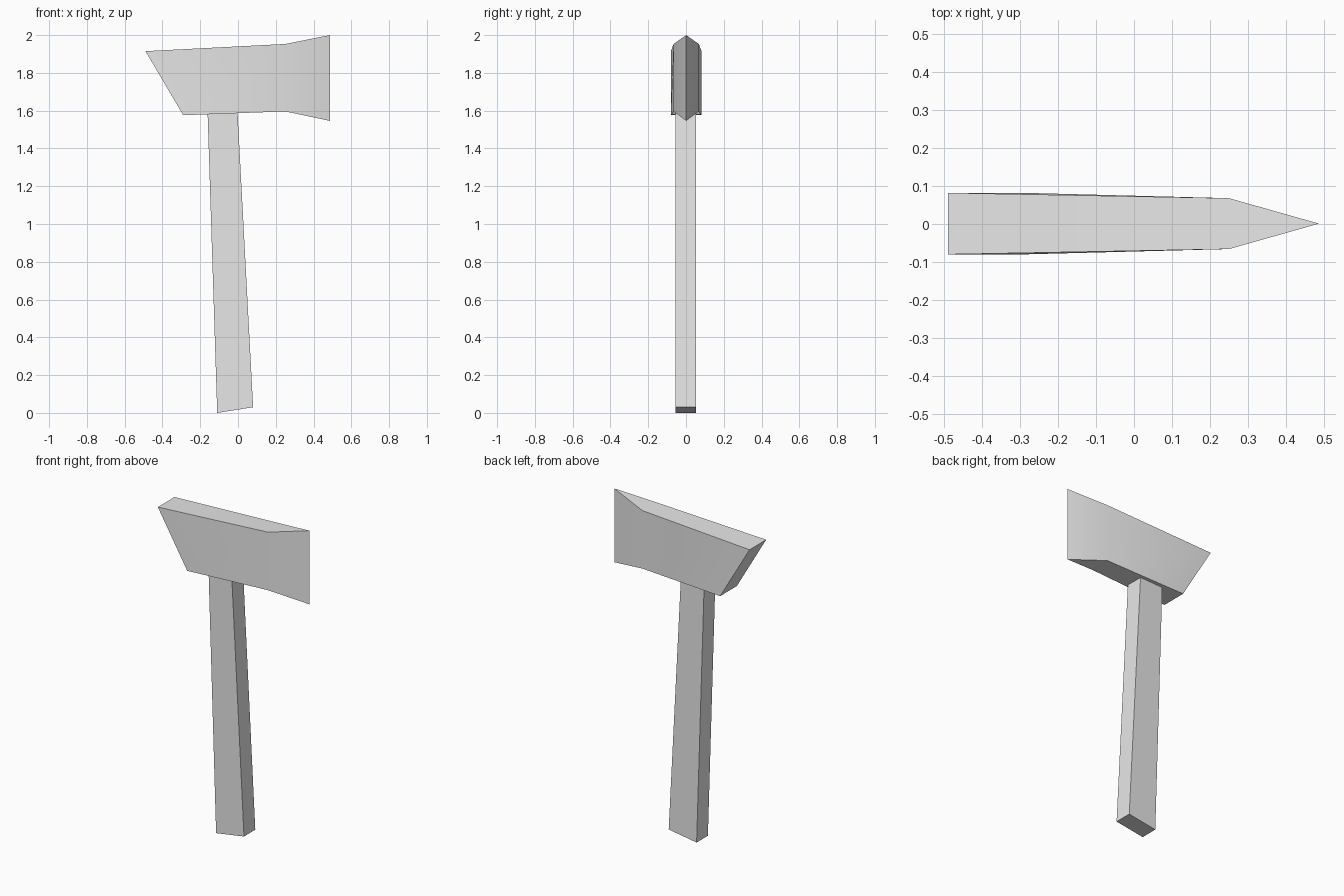
import bpy
import bmesh
import math

cube = bpy.data.objects.get("Cube")
if cube:
    bpy.data.objects.remove(cube, do_unlink=True)

# One plain grey for the whole tool
grey = bpy.data.materials.new("light_grey")
grey.use_nodes = True
colour = (0.8, 0.8, 0.8, 1.0)
grey.diffuse_color = colour
grey.node_tree.nodes["Principled BSDF"].inputs["Base Color"].default_value = colour


def loft(name, sections, y_mid):
    """Join four-cornered sections: two (x, z) ends and a half thickness each."""
    bm = bmesh.new()
    rings = []
    for (ax, az), (bx, bz), half in sections:
        corners = ((ax, -half, az), (ax, half, az), (bx, half, bz), (bx, -half, bz))
        rings.append([bm.verts.new((x, y + y_mid, z)) for x, y, z in corners])
    for r, s in zip(rings, rings[1:]):
        for i in range(4):
            j = (i + 1) % 4
            bm.faces.new((r[i], r[j], s[j], s[i]))
    bm.faces.new(rings[0])
    bm.faces.new(rings[-1])
    # Closes a zero-thickness section into a sharp edge
    bmesh.ops.remove_doubles(bm, verts=bm.verts[:], dist=0.0001)
    bmesh.ops.recalc_face_normals(bm, faces=bm.faces[:])
    mesh = bpy.data.meshes.new(name)
    bm.to_mesh(mesh)
    bm.free()
    mesh.materials.append(grey)
    obj = bpy.data.objects.new(name, mesh)
    bpy.context.collection.objects.link(obj)
    return obj


# Wedge-shaped head: slanted butt, cheek, cutting edge
axe_head = loft("axe_head", [
    ((-0.49, 1.915), (-0.29, 1.576), 0.081),
    ((0.25, 1.953), (0.25, 1.596), 0.067),
    ((0.487, 2.0), (0.487, 1.546), 0.0),
], 0.001)

# Tapered handle with a slanted foot, its top set just inside the head
handle = loft("handle", [
    ((-0.11, 0.0), (0.08, 0.03), 0.055),
    ((-0.161, 1.59), (-0.003, 1.6), 0.055),
], -0.001)

# Soft shading over the shallow cheek bend, crisp elsewhere
bpy.ops.object.select_all(action="DESELECT")
for obj in (axe_head, handle):
    obj.select_set(True)
bpy.context.view_layer.objects.active = axe_head
bpy.ops.object.shade_smooth_by_angle(angle=math.radians(30))
